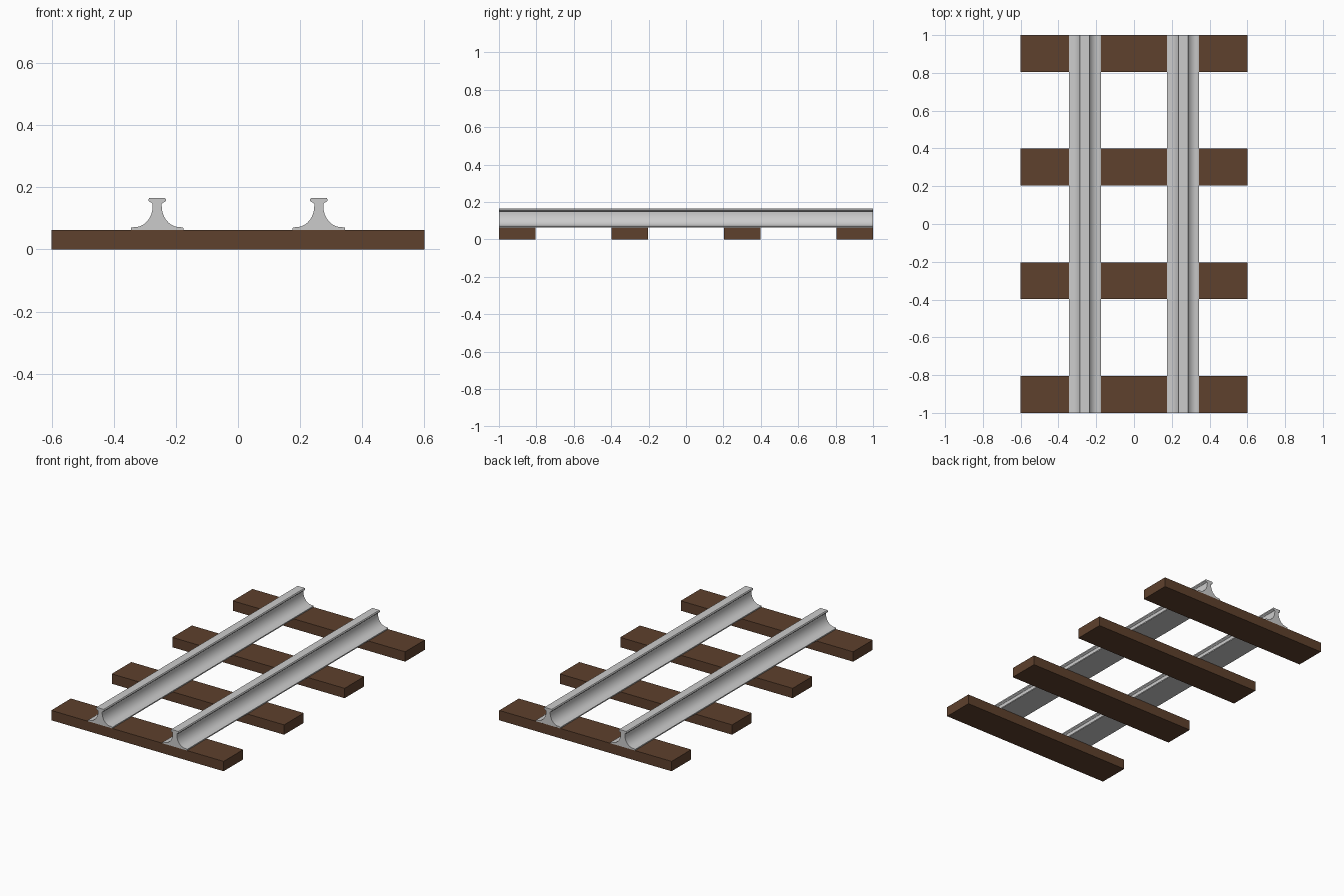
import bpy, bmesh, math

if "Cube" in bpy.data.objects:
    bpy.data.objects.remove(bpy.data.objects["Cube"])

def material(name, rgb):
    m = bpy.data.materials.new(name)
    m.diffuse_color = (*rgb, 1)
    m.use_nodes = True
    m.node_tree.nodes["Principled BSDF"].inputs["Base Color"].default_value = m.diffuse_color
    return m

steel = material("light grey steel", (0.60, 0.60, 0.60))
wood = material("dark brown wood", (0.112, 0.052, 0.026))

def add_object(name, bm, mat):
    bmesh.ops.recalc_face_normals(bm, faces=bm.faces)
    me = bpy.data.meshes.new(name)
    bm.to_mesh(me)
    bm.free()
    me.materials.append(mat)
    ob = bpy.data.objects.new(name, me)
    bpy.context.collection.objects.link(ob)
    return ob

TIE_H = 0.062

# wooden ties
for i in range(4):
    bm = bmesh.new()
    bmesh.ops.create_cube(bm, size=1)
    bmesh.ops.scale(bm, vec=(1.2, 0.195, TIE_H), verts=bm.verts)
    bmesh.ops.translate(bm, vec=(0, -0.9025 + i * 0.6017, TIE_H / 2), verts=bm.verts)
    add_object(f"tie_{i + 1}", bm, wood)

# right half of the rail section: foot, concave flank, web, head
half = [(0.085, TIE_H), (0.085, 0.069), (0.082, 0.071)]
for k in range(13):
    a = math.radians(90 * k / 12)
    half.append((0.072 - 0.0575 * math.sin(a), 0.14 - 0.068 * math.cos(a)))
half += [(0.0145, 0.146), (0.017, 0.150), (0.025, 0.153), (0.0275, 0.156),
         (0.0275, 0.162), (0.025, 0.166)]
section = half + [(-x, z) for x, z in reversed(half)]

# steel rails, extruded along y
for name, cx in (("left_rail", -0.26), ("right_rail", 0.26)):
    bm = bmesh.new()
    face = bm.faces.new([bm.verts.new((cx + x, -1, z)) for x, z in section])
    ext = bmesh.ops.extrude_face_region(bm, geom=[face], use_keep_orig=True)
    moved = [g for g in ext["geom"] if isinstance(g, bmesh.types.BMVert)]
    bmesh.ops.translate(bm, vec=(0, 2, 0), verts=moved)
    rail = add_object(name, bm, steel)
    bpy.ops.object.select_all(action='DESELECT')
    rail.select_set(True)
    bpy.context.view_layer.objects.active = rail
    bpy.ops.object.shade_smooth_by_angle(angle=math.radians(30))
